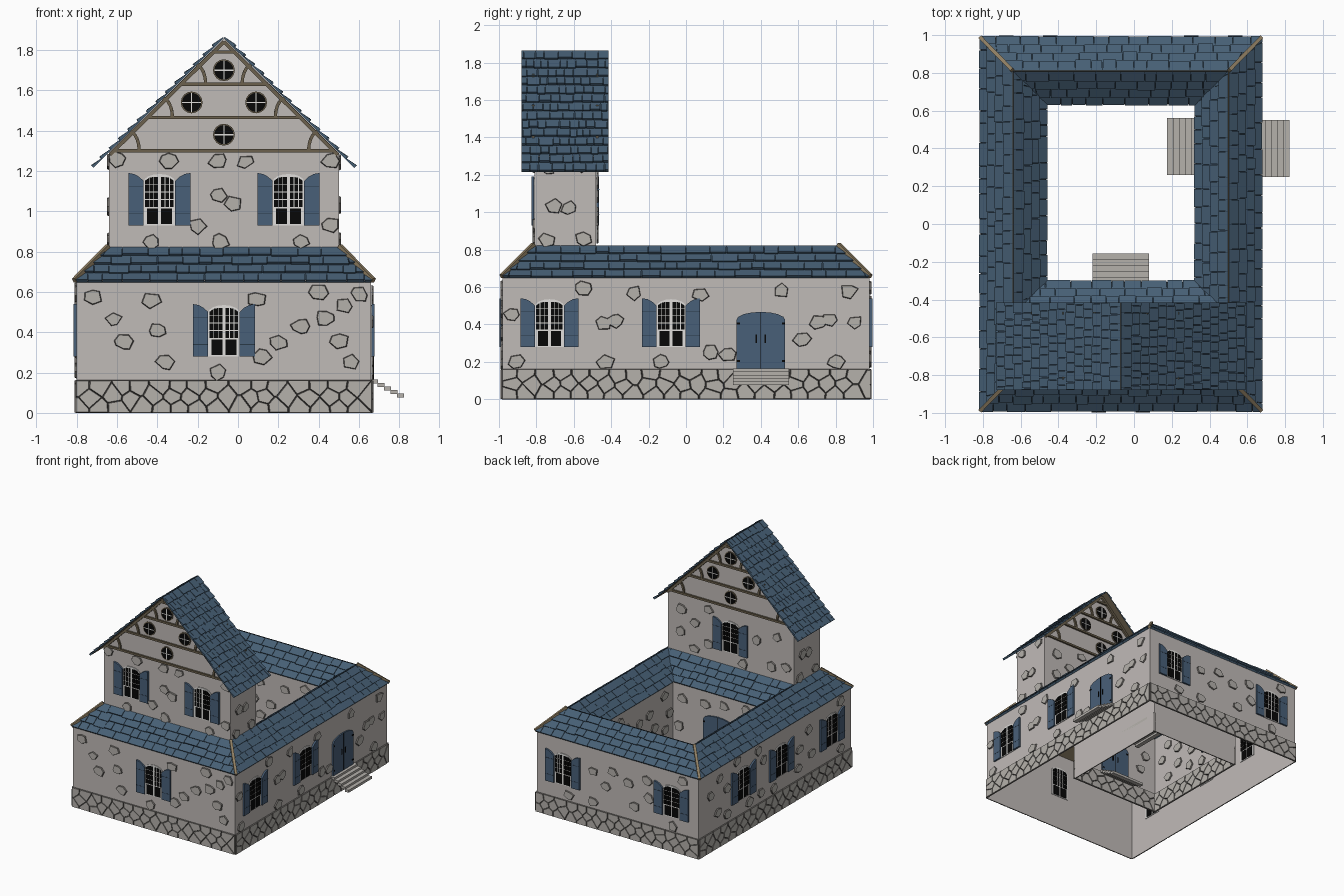
import bpy, math, random
from mathutils import Matrix, Vector

if "Cube" in bpy.data.objects:
    bpy.data.objects.remove(bpy.data.objects["Cube"])

random.seed(4)
COLORS = {
    "plaster": (0.53, 0.495, 0.475), "stone": (0.46, 0.44, 0.41), "mortar": (0.15, 0.14, 0.13),
    "roof_blue": (0.062, 0.115, 0.178), "roof_gap": (0.022, 0.04, 0.062), "shutter_blue": (0.066, 0.115, 0.19),
    "frame_white": (0.75, 0.74, 0.72), "glass_black": (0.002, 0.002, 0.002), "timber": (0.15, 0.12, 0.075),
    "hip_tan": (0.28, 0.215, 0.125),
}
MATS = {}
for key, c in COLORS.items():
    MATS[key] = bpy.data.materials.new(key)
    MATS[key].diffuse_color = (*c, 1)
PARTS = {}


def add(part, pts, faces, mats):
    v, f, m = PARTS.setdefault(part, ([], [], []))
    o = len(v)
    v += [tuple(p) for p in pts]
    f += [[i + o for i in face] for face in faces]
    m += mats


def prism(part, M, poly, n0, n1, mat, side=None, k=1.0, back=True):
    """Extrude a (u, z) outline along the wall normal; k shrinks the outer face."""
    n = len(poly)
    if sum(poly[i - 1][0] * poly[i][1] - poly[i][0] * poly[i - 1][1] for i in range(n)) < 0:
        poly = poly[::-1]
    cu, cz = sum(p[0] for p in poly) / n, sum(p[1] for p in poly) / n
    pts = [M @ Vector((u, z, n0)) for u, z in poly]
    pts += [M @ Vector((cu + (u - cu) * k, cz + (z - cz) * k, n1)) for u, z in poly]
    faces = [list(range(n, 2 * n))] + [[i, (i + 1) % n, n + (i + 1) % n, n + i] for i in range(n)]
    mats = [mat] + [side or mat] * n
    if back:
        faces.append(list(range(n))[::-1])
        mats.append(mat)
    add(part, pts, faces, mats)


def rect(u0, u1, z0, z1):
    return [(u0, z0), (u1, z0), (u1, z1), (u0, z1)]


def strip(part, M, pts, w, n0, n1, mat):
    for a, b in zip(pts, pts[1:]):
        a, b = Vector(a), Vector(b)
        d = (b - a).normalized() * w / 2
        p = Vector((-d.y, d.x))
        prism(part, M, [tuple(q) for q in (a - p, b - p, b + p, a + p)], n0, n1, mat)


def arch(u, z, w, spring, rise):
    top = [(u + w / 2 * math.cos(t * math.pi / 8), z + spring + rise * math.sin(t * math.pi / 8)) for t in range(9)]
    return [(u - w / 2, z), (u + w / 2, z)] + top


def window(name, M, u, z):
    h = 0.255
    prism(name + "_window_frames", M, arch(u, z, 0.158, 0.215, 0.04), -0.005, 0.006, "frame_white")
    top = lambda x: 0.207 + 0.038 * math.sqrt(max(0, 1 - (x / 0.077) ** 2))
    for s in (-1, 1):
        prism(name + "_window_panes", M, rect(u + s * 0.007, u + s * 0.062, z + 0.006, z + 0.084), -0.008, 0.008, "glass_black")
        for c in range(3):
            a, b = 0.007 + c * 0.0225, 0.026 + c * 0.0225
            for r in range(4):
                z0, z1 = 0.092 + r * 0.038, 0.126 + r * 0.038
                p = [(u + s * a, z + z0), (u + s * b, z + z0), (u + s * b, z + min(z1, top(b))), (u + s * a, z + min(z1, top(a)))]
                if top(b) > z0 + 0.004:
                    prism(name + "_window_panes", M, p, -0.008, 0.008, "glass_black")
        # open shutters with two plank lines
        prism(name + "_shutters", M, [(u + s * a, z + b) for a, b in
              ((0.078, 0), (0.154, 0), (0.154, h + 0.005), (0.125, h), (0.1, h - 0.014), (0.078, h - 0.035))], 0.002, 0.016, "shutter_blue")
        for g in (0.058, 0.19):
            prism(name + "_shutters", M, rect(u + s * 0.078, u + s * 0.154, z + g, z + g + 0.003), 0.016, 0.017, "roof_gap")


def door(name, M, u):
    prism(name + "_door", M, arch(u, 0.16, 0.26, 0.265, 0.042), 0.001, 0.012, "shutter_blue")
    iron = [rect(u - 0.0015, u + 0.0015, 0.165, 0.465)]
    for s in (-1, 1):
        iron += [rect(u + s * 0.02, u + s * 0.028, 0.30, 0.345)]
        iron += [rect(u + s * 0.112, u + s * 0.13, z, z + 0.01) for z in (0.2, 0.40)]
    for p in iron:
        prism(name + "_door", M, p, 0.012, 0.015, "glass_black")
    for i in range(5):
        t = 0.165 - 0.017 * i
        prism(name + "_steps", M, rect(u - 0.15, u + 0.15, t - 0.02, t), 0.032 * i, 0.032 * (i + 1) + 0.003, "stone")


def stones(name, M, pts):
    for u, z in pts:
        a0, n = random.random() * 6, random.choice((5, 6, 6, 7))
        poly = []
        for i in range(n):
            a, r = a0 + (i + random.uniform(-.2, .2)) * math.tau / n, random.uniform(0.038, 0.055)
            poly.append((u + r * math.cos(a), z + 0.85 * r * math.sin(a)))
        prism(name + "_wall_stones", M, poly, 0.001, 0.011, "stone", "mortar", 0.89, False)


def rubble_base(name, M, hw):
    """Band of irregular stones, cut from a box by the bisectors between seeds."""
    hw, n = hw + 0.005, round(hw * 2 / 0.1)
    d = 2 * hw / n
    seeds = [Vector((-hw + d * (i + 0.25 + 0.5 * (r % 2) + random.uniform(-.22, .22)),
                     0.027 + 0.053 * r + random.uniform(-.011, .011))) for r in range(3) for i in range(n)]
    prism(name + "_stone_base", M, rect(-hw, hw, 0, 0.16), 0.001, 0.003, "mortar", back=False)
    for s in seeds:
        poly = [Vector(p) for p in rect(-hw, hw, 0, 0.162)]
        for t in seeds:
            if t is s or (t - s).length > 0.3:
                continue
            side = lambda p: (p - (s + t) / 2).dot(t - s)
            out = []
            for a, b in zip(poly, poly[1:] + poly[:1]):
                da, db = side(a), side(b)
                if da <= 0:
                    out.append(a)
                if da * db < 0:
                    out.append(a.lerp(b, da / (da - db)))
            poly = out
        if len(poly) > 2:
            prism(name + "_stone_base", M, [tuple(p) for p in poly], 0.003, 0.012, "stone", "mortar", 0.91, False)


def wall(name, cx, cy, ang, hw, z0, z1, wins=(), doors=(), pts=None):
    c, s = round(math.cos(math.radians(ang))), round(math.sin(math.radians(ang)))
    M = Matrix(((c, 0, s, cx), (s, 0, -c, cy), (0, 1, 0, 0), (0, 0, 0, 1)))
    add(name + "_wall", [M @ Vector((u, z, 0)) for u, z in rect(-hw, hw, z0, z1)], [[0, 1, 2, 3]], ["plaster"])
    for w in wins:
        window(name, M, *w)
    for d in doors:
        door(name, M, d)
    if z0 == 0:
        rubble_base(name, M, hw)
    if pts is None:
        pts, lo = [], max(z0 + 0.05, 0.2)
        for _ in range(int(hw * 2 * (z1 - lo) * 120)):
            p = (random.uniform(-hw + .05, hw - .05), random.uniform(lo, z1 - 0.05))
            if all(math.dist(p, q) > 0.125 for q in pts) and not any(
                    abs(p[0] - u) < 0.2 and z - 0.05 < p[1] < z + 0.31 for u, z in list(wins) + [(d, 0.16) for d in doors]):
                pts.append(p)
    stones(name, M, pts)
    return M


# Outer walls, courtyard walls and tower walls (u runs rightwards seen from outside)
wall("front", -.07, -.98, 0, .73, 0, .66, [(0, .28)], pts=[
    (-.65, .575), (-.55, .465), (-.33, .41), (-.5, .35), (-.29, .25), (.16, .565), (.47, .6), (.38, .43), (.5, .47),
    (.57, .36), (.67, .59), (.63, .25), (.19, .28), (-.03, .2), (-.36, .56), (.27, .35), (.6, .53)])
wall("right", .66, 0, 90, .98, 0, .66, [(-.73, .28), (-.08, .28)], [.40], pts=[
    (-.44, .4), (-.38, .42), (-.55, .59), (-.28, .57), (-.43, .2), (-.9, .2), (.08, .56), (.13, .25), (.22, .24), (-.13, .2),
    (.51, .58), (.62, .32), (.71, .41), (.77, .42), (.9, .41), (.87, .58), (.8, .2), (-.93, .45)])
wall("back", -.07, .98, 180, .73, 0, .66, [(-.49, .28), (.49, .28)])
wall("left", -.80, 0, 270, .98, 0, .66, [(-.41, .28), (.08, .28), (.73, .28)])
wall("court_front", -.07, -.318, 180, .408, 0, .66, doors=[0])
wall("court_right", .338, .165, 270, .483, 0, .66, doors=[-.245])
wall("court_left", -.478, .165, 90, .483, 0, .66, [(.245, .28)])
wall("court_back", -.07, .648, 0, .408, 0, .66)
side_stones = [(.1, 1.25), (-.1, 1.24), (-.06, 1.03), (.02, 1.02), (-.1, .85), (.1, .86)]
wall("tower_right", .50, -.645, 90, .165, .78, 1.30, pts=side_stones)
wall("tower_left", -.64, -.645, 270, .165, .78, 1.30, pts=side_stones)
gables = {
    "tower_front": wall("tower_front", -.07, -.81, 0, .57, .78, 1.30, [(-.32, .93), (.32, .93)], pts=[
        (-.53, 1.26), (-.27, 1.25), (-.03, 1.08), (.04, 1.04), (-.03, 1.25), (.11, 1.25), (.53, 1.25), (-.13, .925),
        (-.36, .85), (-.02, .85), (.38, .85), (.53, .93)]),
    "tower_back": wall("tower_back", -.07, -.48, 180, .57, .78, 1.30, [(0, .93)])}

# Half-timbered gables with round windows
for name, M in gables.items():
    add(name + "_gable", [M @ Vector(p) for p in ((-.57, 1.29, 0), (.57, 1.29, 0), (0, 1.858, 0))], [[0, 1, 2]], ["plaster"])
    t = name + "_gable_timbers"
    for z in (1.30, 1.465, 1.63, 1.79):
        hw = 1.86 - z
        strip(t, M, [(-hw + .01, z), (hw - .01, z)], 0.016, 0, 0.014, "timber")
        for s in (-1, 1):
            if z < 1.7:
                strip(t, M, [(s * (hw - .14 + .055 * (1 - math.cos(a * math.pi / 10))), z + .1 * math.sin(a * math.pi / 10))
                             for a in range(6)], 0.016, 0, 0.013, "timber")
    for s in (-1, 1):
        strip(t, M, [(s * .565, 1.28), (0, 1.841)], 0.018, 0, 0.016, "timber")
    for u, z in ((0, 1.70), (-.16, 1.54), (.16, 1.54), (0, 1.38)):
        for r, n1, mat in ((.054, .008, "timber"), (.048, .010, "glass_black")):
            prism(name + "_round_windows", M, [(u + r * math.cos(a * math.tau / 16), z + r * math.sin(a * math.tau / 16))
                                               for a in range(16)], .001, n1, mat)
        for p in (rect(u - .047, u + .047, z - .003, z + .003), rect(u - .003, u + .003, z - .047, z + .047)):
            prism(name + "_round_windows", M, p, .01, .012, "frame_white")


def roof(name, A, B, C, D, rows, tile):
    """Tiled slope: eave A to B, ridge D to C, with tiles clipped at the hips."""
    A, B, C, D = map(Vector, (A, B, C, D))
    u = (B - A).normalized()
    n = u.cross(D - A).normalized()
    add(name + "_boards", [A, B, C, D], [[3, 2, 1, 0]], ["timber"])
    add(name + "_tiles", [p + n * .003 for p in (A, B, C, D)], [[0, 1, 2, 3]], ["roof_gap"])

    def at(x, v):
        lo, hi = A.lerp(D, v), B.lerp(C, v)
        l, h = (lo - A).dot(u), (hi - A).dot(u)
        return lo + u * (min(max(x, l), h) - l)
    for r in range(rows):
        x = min(0, (D - A).dot(u)) - random.random() * tile
        while x < max((B - A).dot(u), (C - A).dot(u)):
            w = tile * random.uniform(.6, 1.4)
            v0, v1 = (r + random.uniform(-.12, .06) * (r > 0)) / rows, (r + 1) / rows
            base = [at(x + .0015, v0), at(x + w - .0015, v0), at(x + w - .0015, v1), at(x + .0015, v1)]
            x += w
            if max((base[1] - base[0]).length, (base[2] - base[3]).length) < .004:
                continue
            lift = random.uniform(.015, .019)
            top = [p + n * k for p, k in zip(base, (lift, lift, .006, .006))]
            add(name + "_tiles", base + top, [[4, 5, 6, 7], [0, 1, 5, 4], [1, 2, 6, 5], [3, 0, 4, 7]], ["roof_blue"] * 4)


def ring(x0, x1, y0, y1, z):
    return [(x0, y0, z), (x1, y0, z), (x1, y1, z), (x0, y1, z)]


# Ring roof around the courtyard, outer and inner slopes
eave, ridge = ring(-.808, .668, -.982, .982, .648), ring(-.64, .50, -.81, .81, .818)
ridge_in, eave_in = ring(-.64, .50, -.48, .81, .818), ring(-.47, .33, -.31, .64, .648)
for i, side in enumerate(("front", "right", "back", "left")):
    j = (i + 1) % 4
    roof(side + "_outer_roof", eave[i], eave[j], ridge[j], ridge[i], 4, .1)
    roof(side + "_inner_roof", eave_in[j], eave_in[i], ridge_in[i], ridge_in[j], 4, .1)
    # tan cap on each outer hip
    a, b = Vector(eave[i]), Vector(ridge[i])
    d = (b - a).normalized()
    w = d.cross(Vector((0, 0, 1))).normalized() * .010
    h = w.cross(d).normalized() * .022
    add("hip_caps", [a - w, a + w, b + w, b - w, a - w + h, a + w + h, b + w + h, b - w + h],
        [[0, 1, 2, 3], [7, 6, 5, 4], [4, 5, 1, 0], [5, 6, 2, 1], [6, 7, 3, 2], [7, 4, 0, 3]], ["hip_tan"] * 6)

# Steep tower roof
y0, y1 = -.88, -.415
roof("tower_right_roof", (.577, y0, 1.215), (.577, y1, 1.215), (-.07, y1, 1.860), (-.07, y0, 1.860), 14, .055)
roof("tower_left_roof", (-.717, y1, 1.215), (-.717, y0, 1.215), (-.07, y0, 1.860), (-.07, y1, 1.860), 14, .055)

for name, (v, f, m) in PARTS.items():
    me = bpy.data.meshes.new(name)
    me.from_pydata(v, [], f)
    used = sorted(set(m))
    for k in used:
        me.materials.append(MATS[k])
    for poly, k in zip(me.polygons, m):
        poly.material_index = used.index(k)
    bpy.context.collection.objects.link(bpy.data.objects.new(name, me))

for m in bpy.data.materials:
    if m.users and not m.is_grease_pencil:
        m.use_nodes = True
        m.node_tree.nodes["Principled BSDF"].inputs["Base Color"].default_value = m.diffuse_color
